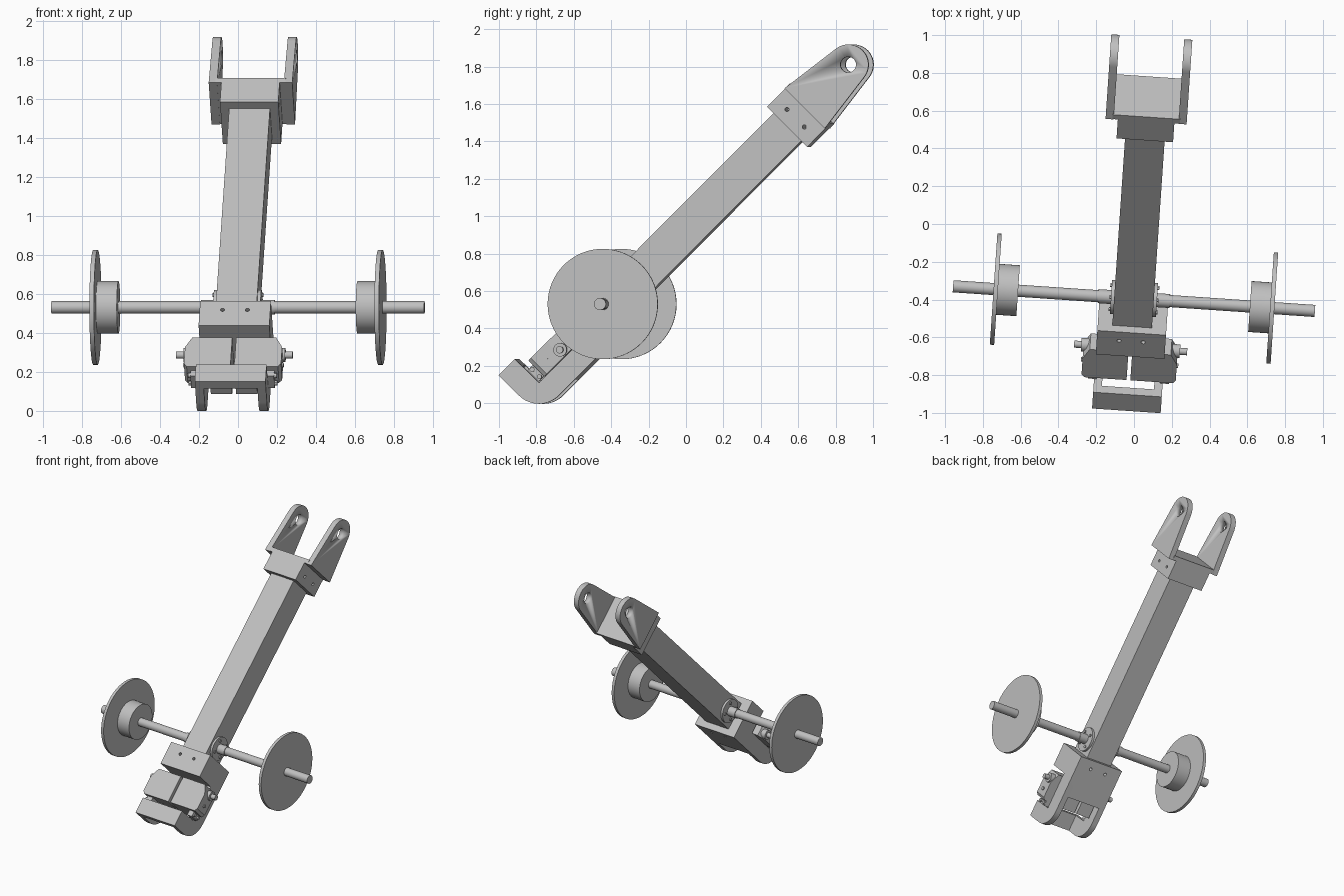
import bpy, bmesh
from math import radians, cos, sin, pi
from mathutils import Matrix, Vector

if "Cube" in bpy.data.objects:
    bpy.data.objects.remove(bpy.data.objects["Cube"])

mat = bpy.data.materials.new("plain grey")
mat.use_nodes = True
GREY = (0.53, 0.53, 0.53, 1)
mat.diffuse_color = GREY
mat.node_tree.nodes["Principled BSDF"].inputs["Base Color"].default_value = GREY

# Working frame: x along the axle, y up the arm, z out of its upper face
FRAME = (Matrix.Translation((0, -0.395, 0.53))
         @ Matrix.Rotation(radians(-3.9), 4, 'Z') @ Matrix.Rotation(radians(45), 4, 'X'))


def prism(name, profile, axis, lo, hi, smooth=False):
    """Extrude a profile; axis X takes (y, z) points, axis Z takes (x, y)."""
    bm = bmesh.new()
    put = (lambda p, h: (h, *p)) if axis == 'X' else (lambda p, h: (*p, h))
    ends = [[bm.verts.new(put(p, h)) for p in profile] for h in (lo, hi)]
    bm.faces.new(ends[0])
    bm.faces.new(ends[1])
    n = len(profile)
    for i in range(n):
        j = (i + 1) % n
        bm.faces.new((ends[0][i], ends[0][j], ends[1][j], ends[1][i]))
    bmesh.ops.recalc_face_normals(bm, faces=bm.faces)
    bm.transform(FRAME)
    mesh = bpy.data.meshes.new(name)
    bm.to_mesh(mesh)
    bm.free()
    mesh.materials.append(mat)
    ob = bpy.data.objects.new(name, mesh)
    bpy.context.collection.objects.link(ob)
    if smooth:
        bpy.ops.object.select_all(action='DESELECT')
        ob.select_set(True)
        bpy.context.view_layer.objects.active = ob
        bpy.ops.object.shade_smooth_by_angle(angle=radians(30))
    return ob


def box(name, x, y, z):
    return prism(name, [(y[0], z[0]), (y[1], z[0]), (y[1], z[1]), (y[0], z[1])], 'X', *x)


def arc(cu, cv, r, start, end, steps=16):
    angles = [radians(start + (end - start) * i / steps) for i in range(steps + 1)]
    return [(cu + r * cos(t), cv + r * sin(t)) for t in angles]


def rod(name, centre, r, axis, lo, hi, sides=32):
    return prism(name, arc(*centre, r, 0, 360 - 360 / sides, sides - 1), axis, lo, hi, True)


def cut(ob, cutters):
    for c in cutters:
        c.hide_render = True
        c.hide_viewport = True
        c.hide_set(True)
        m = ob.modifiers.new("hole", 'BOOLEAN')
        m.operation = 'DIFFERENCE'
        m.solver = 'EXACT'
        m.object = c


def mirrored(s, lo, hi):
    return (lo, hi) if s > 0 else (-hi, -lo)


# Square arm and axle
box("arm", (-0.105, 0.105), (-0.12, 1.36), (-0.105, 0.105))
rod("axle", (0, 0), 0.032, 'X', -0.96, 0.96)

# Fork head with bolt holes
H = 0.152
head = box("fork_base", (-0.15, 0.15), (1.34, 1.5), (-H, H))
cut(head, [rod("fork_bolt_cutter", (1.405, z), 0.011, 'X', -0.3, 0.3, 16) for z in (-0.066, 0.066)])
box("fork_bridge", (-0.18, 0.18), (1.482, 1.515), (-H, H))
tine_profile = [(1.48, H), (1.48, -H)] + arc(1.81, 0, 0.108, -82, 82, 24)

# Lower bracket with bolt holes
block = box("bracket_block", (-0.182, 0.182), (-0.283, -0.105), (-H, H))
cut(block, [rod("bracket_bolt_cutter", (x, -0.17), 0.011, 'Z', -0.3, 0.3, 16) for x in (-0.064, 0.064)])
box("bracket_floor", (-0.182, 0.182), (-0.42, -0.28), (-H, -0.115))
box("bracket_crossbar", (-0.182, 0.182), (-0.69, -0.568), (0.1, H))
leg_profile = ([(-0.28, -H)] + [(-0.28, -0.03), (-0.565, -0.03), (-0.568, H), (-0.69, H)]
               + arc(-0.54, -0.002, 0.15, 180, 270))

# Motor housing outline, seen from above the bracket
motor_profile = [(0.01, -0.52), (0.235, -0.52), (0.25, -0.5), (0.25, -0.38),
                 (0.215, -0.31), (0.01, -0.31)]

for s, side in ((1, "left"), (-1, "right")):
    # Fork tines
    tine = prism(side + "_fork_tine", tine_profile, 'X', *mirrored(s, 0.172, 0.215), True)
    cut(tine, [rod(side + "_pivot_cutter", (1.81, 0), 0.042, 'X', *mirrored(s, 0.1, 0.3))])

    # Wheels, hubs and arm flanges on the axle
    rod(side + "_wheel_disc", (0, 0), 0.295, 'X', *mirrored(s, 0.722, 0.745), 64)
    rod(side + "_wheel_hub", (0, 0), 0.135, 'X', *mirrored(s, 0.615, 0.725), 48)
    rod(side + "_axle_flange", (0, 0), 0.09, 'X', *mirrored(s, 0.1, 0.122), 40)
    rod(side + "_axle_collar", (0, 0), 0.037, 'X', *mirrored(s, 0.12, 0.19))
    for k in range(4):
        t = pi / 4 + k * pi / 2
        rod(side + "_flange_bolt", (0.064 * cos(t), 0.064 * sin(t)), 0.011, 'X',
            *mirrored(s, 0.12, 0.13), 12)

    # Bracket legs
    prism(side + "_bracket_leg", leg_profile, 'X', *mirrored(s, 0.138, 0.182), True)

    # Motors with pivot pins and side plates
    prism(side + "_motor", [(s * x, y) for x, y in motor_profile], 'Z', -0.028, 0.092)
    box(side + "_motor_lower", mirrored(s, 0.01, 0.12), (-0.52, -0.31), (-0.11, -0.02))
    rod(side + "_motor_boss", (-0.358, 0.012), 0.036, 'X', *mirrored(s, 0.2, 0.262))
    rod(side + "_motor_pin", (-0.358, 0.012), 0.019, 'X', *mirrored(s, 0.25, 0.3), 20)
    box(side + "_motor_tab", mirrored(s, 0.17, 0.215), (-0.56, -0.515), (-0.025, 0.06))
    for y, z in ((-0.54, 0.045), (-0.54, -0.01)):
        rod(side + "_tab_screw", (y, z), 0.013, 'X', *mirrored(s, 0.21, 0.228), 12)
    rod(side + "_motor_screw", (-0.45, 0.03), 0.013, 'X', *mirrored(s, 0.245, 0.258), 12)
